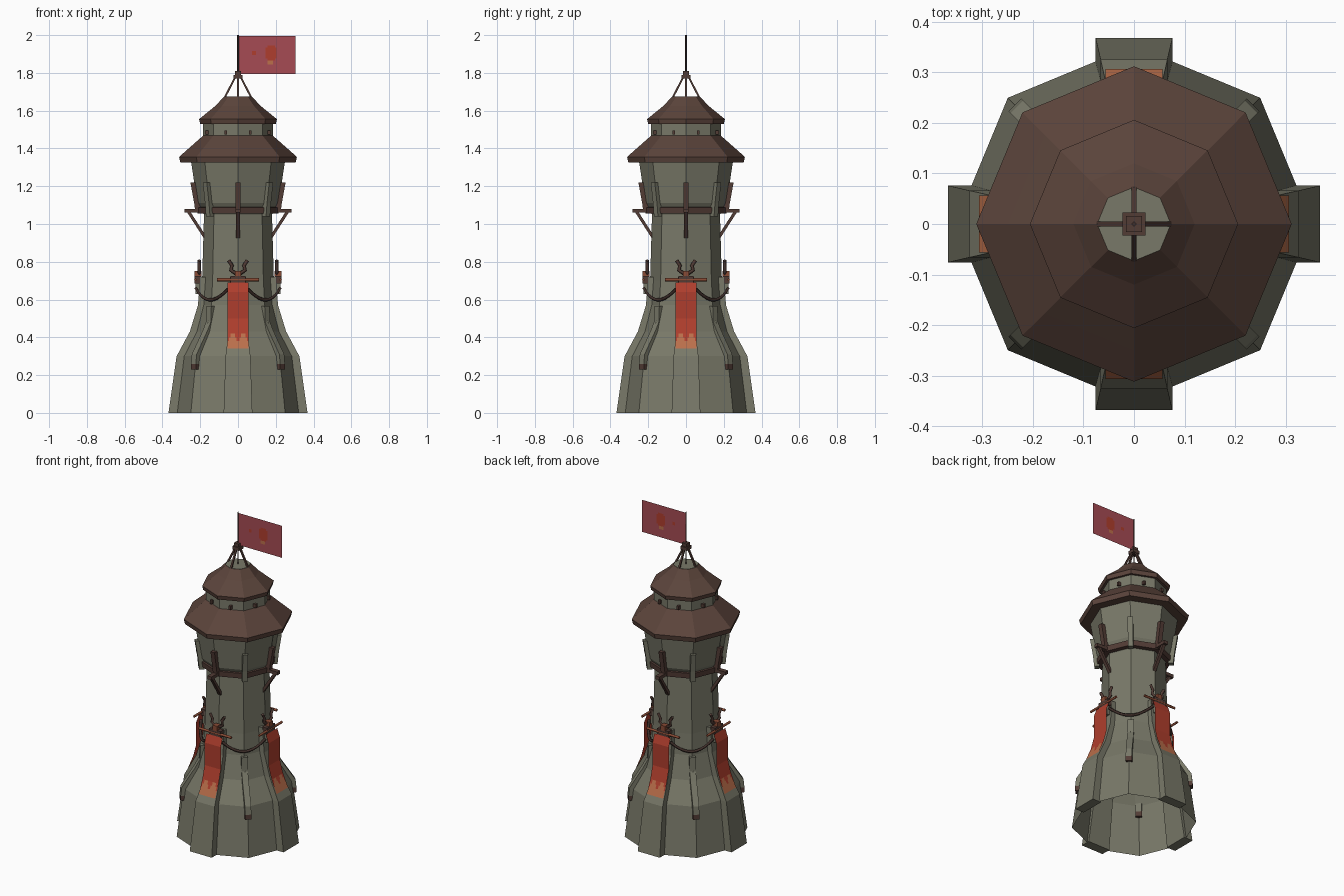
import bpy, bmesh, math
from mathutils import Vector, Matrix

cube = bpy.data.objects.get("Cube")
if cube:
    bpy.data.objects.remove(cube)


def material(name, r, g, b):
    m = bpy.data.materials.new(name)
    m.use_nodes = True
    m.diffuse_color = (r, g, b, 1)
    m.node_tree.nodes["Principled BSDF"].inputs["Base Color"].default_value = (r, g, b, 1)
    return m


STONE = material("stone", .19, .19, .14)
ROOF = material("roof brown", .105, .058, .044)
WOOD = material("dark wood", .085, .045, .036)
ROPE = material("dark rope", .05, .028, .023)
RED = material("banner red", .43, .048, .026)
ORANGE = material("banner orange", .5, .16, .07)
FLAG = material("flag rose", .38, .07, .088)
RUST = material("rust", .25, .07, .035)


def finish(name, bm, *mats):
    bmesh.ops.recalc_face_normals(bm, faces=bm.faces)
    mesh = bpy.data.meshes.new(name)
    bm.to_mesh(mesh)
    bm.free()
    for m in mats:
        mesh.materials.append(m)
    ob = bpy.data.objects.new(name, mesh)
    bpy.context.collection.objects.link(ob)
    return ob


def around(ob, start=0, count=4):
    """Repeat a part around the tower axis, starting at an angle in degrees."""
    base = ob.matrix_basis.copy()
    for k in range(count):
        part = ob if k == 0 else ob.copy()
        if k:
            bpy.context.collection.objects.link(part)
        part.matrix_basis = Matrix.Rotation(math.radians(start) + k * math.tau / count, 4, 'Z') @ base


def loft(bm, loops, caps):
    rings = [[bm.verts.new(p) for p in loop] for loop in loops]
    for a, b in zip(rings, rings[1:]):
        for i in range(len(a)):
            j = (i + 1) % len(a)
            bm.faces.new((a[i], a[j], b[j], b[i]))
    if caps[0]:
        bm.faces.new(rings[0])
    if caps[1]:
        bm.faces.new(rings[-1])


def octagon(name, profile, mat, caps=(False, False)):
    bm = bmesh.new()
    corners = [Vector((math.cos(i * math.pi / 4), math.sin(i * math.pi / 4), 0)) for i in range(8)]
    loft(bm, [[c * r + Vector((0, 0, z)) for c in corners] for r, z in profile], caps)
    return finish(name, bm, mat)


def rib(name, rows, depth, *mats):
    """Upright strip on the front: rows of (outer radius, height, half width)."""
    bm = bmesh.new()
    loft(bm, [[(-w, -r, z), (w, -r, z), (w, depth - r, z), (-w, depth - r, z)]
              for r, z, w in rows], (True, True))
    return finish(name, bm, *mats)


def beam(name, a, b, w, h, mat):
    a, b = Vector(a), Vector(b)
    bm = bmesh.new()
    bmesh.ops.create_cube(bm, size=1)
    bmesh.ops.scale(bm, vec=(w, h, (b - a).length), verts=bm.verts)
    rot = (b - a).to_track_quat('Z', 'Y').to_matrix().to_4x4()
    bmesh.ops.transform(bm, matrix=Matrix.Translation((a + b) / 2) @ rot, verts=bm.verts)
    return finish(name, bm, mat)


def tube(name, points, radius, mat):
    cu = bpy.data.curves.new(name, 'CURVE')
    cu.dimensions = '3D'
    cu.bevel_depth, cu.bevel_resolution, cu.use_fill_caps = radius, 0, True
    sp = cu.splines.new('POLY')
    sp.points.add(len(points) - 1)
    for p, co in zip(sp.points, points):
        p.co = (*co, 1)
    cu.materials.append(mat)
    ob = bpy.data.objects.new(name, cu)
    bpy.context.collection.objects.link(ob)
    return ob


def sheet(name, xs, path, rule, *mats):
    """Thin cloth: columns xs, path of (y, z), coloured per cell by rule(x, z)."""
    bm = bmesh.new()
    rows = [[bm.verts.new((x, y, z)) for x in xs] for y, z in path]
    for a, b in zip(rows, rows[1:]):
        for i in range(len(xs) - 1):
            f = bm.faces.new((a[i], b[i], b[i + 1], a[i + 1]))
            c = f.calc_center_median()
            f.material_index = rule(c.x, c.z)
    return finish(name, bm, *mats)


# Tower walls, open at the foot
octagon("tower_wall", [(.353, 0), (.312, .3), (.238, .43), (.2, .57), (.19, .7), (.18, 1.05),
                       (.215, 1.11), (.25, 1.34)], STONE, (False, True))
octagon("attic_wall", [(.185, 1.42), (.185, 1.55)], STONE)

# Roof tiers and the flat stone cap
octagon("lower_roof", [(.24, 1.325), (.305, 1.325), (.312, 1.355), (.25, 1.41), (.182, 1.47),
                       (.15, 1.47)], ROOF)
octagon("upper_roof", [(.17, 1.53), (.2, 1.53), (.206, 1.555), (.12, 1.625), (.073, 1.675)], ROOF)
octagon("roof_cap", [(.073, 1.665), (.073, 1.676)], STONE, (False, True))

# Broad buttresses on the four axes
around(rib("buttress", [(.368, 0, .076), (.325, .3, .066), (.255, .43, .05), (.212, .57, .045),
                        (.2, .72, .042)], .06, STONE))

# Bent posts on the diagonals, wooden at the foot
post = rib("bent_post", [(.333, .23, .018), (.333, .26, .018), (.328, .31, .018), (.25, .43, .018),
                         (.222, .48, .018), (.218, .565, .018)], .035, STONE, WOOD)
for p in post.data.polygons:
    p.material_index = int(p.center.z < .27)
around(post, 45)

# Upper posts, ring beam and bracketed arms
around(rib("upper_post", [(.225, 1.04, .015), (.232, 1.11, .015), (.249, 1.22, .015)], .03, STONE), 45)
around(rib("arm_post", [(.225, 1.06, .014), (.232, 1.11, .014), (.252, 1.22, .014)], .03, WOOD))
octagon("ring_beam", [(.17, 1.055), (.213, 1.055), (.216, 1.088), (.18, 1.092)], WOOD)
around(beam("arm", (0, -.17, 1.07), (0, -.282, 1.07), .028, .02, WOOD))
around(beam("arm_strut", (0, -.175, .93), (0, -.262, 1.065), .02, .016, WOOD))

# Pegs under the upper eave
for x in (-.065, .065):
    around(beam("peg", (x, -.14, 1.485), (x, -.175, 1.485), .014, .022, WOOD))

# Hanging banners with a centre stripe and a ragged orange hem
drop = [(-.232, .69), (-.25, .64), (-.25, .5), (-.272, .42), (-.307, .34)]
fine = []
for (y0, z0), (y1, z1) in zip(drop, drop[1:]):
    fine += [(y0 + (y1 - y0) * t / 4, z0 + (z1 - z0) * t / 4) for t in range(4)]
fine.append(drop[-1])


def banner_rule(x, z):
    hem = .375 + .05 * abs(math.sin(x * 60))
    return int(z < hem or abs(x) < .004)


around(sheet("banner", [-.056 + .008 * i for i in range(15)], fine, banner_rule, RED, ORANGE))

# Banner brackets: rod, block, corbel, boss and a pair of horns
around(tube("banner_rod", [(-.112, -.225, .705), (.112, -.225, .705)], .009, RUST))
around(beam("bracket_block", (-.04, -.212, .705), (.04, -.212, .705), .035, .04, WOOD))
around(beam("bracket_corbel", (0, -.205, .63), (0, -.205, .69), .06, .04, STONE))
around(beam("bracket_boss", (0, -.212, .72), (0, -.212, .752), .032, .035, RUST))
for s in (-1, 1):
    around(tube("horn", [(s * .01, -.205, .738), (s * .038, -.205, .755), (s * .032, -.205, .78),
                         (s * .05, -.205, .808)], .01, WOOD))

# Ropes slung between neighbouring brackets
rope = []
for i in range(11):
    t = i / 5 - 1
    a = math.radians(45 + 33 * t)
    r = .208 + .02 * t * t
    rope.append((r * math.sin(a), -r * math.cos(a), .598 + .062 * t * t))
around(tube("rope", rope, .009, ROPE))

# Flagpole on four raked legs
around(beam("pole_leg", (0, -.07, 1.67), (0, -.008, 1.79), .01, .01, WOOD))
for size, z in ((.046, 1.77), (.032, 1.79)):
    beam("pole_collar", (0, 0, z), (0, 0, z + .02), size, size, WOOD)
tube("flagpole", [(0, 0, 1.65), (0, 0, 2)], .005, ROPE)


# Flag with a painted leaf-like mark
def flag_rule(x, z):
    if ((x - .175) / .034) ** 2 + ((z - 1.905) / .042) ** 2 < 1:
        return 1
    if abs(x - .17) < .018 and 1.85 < z < 1.87:
        return 2
    return int(abs(x - .085) < .008 and abs(z - 1.905) < .01)


sheet("flag", [.005 + .01 * i for i in range(31)], [(0, 1.995 - .01 * j) for j in range(20)] + [(0, 1.795)],
      flag_rule, FLAG, RED, ORANGE)
